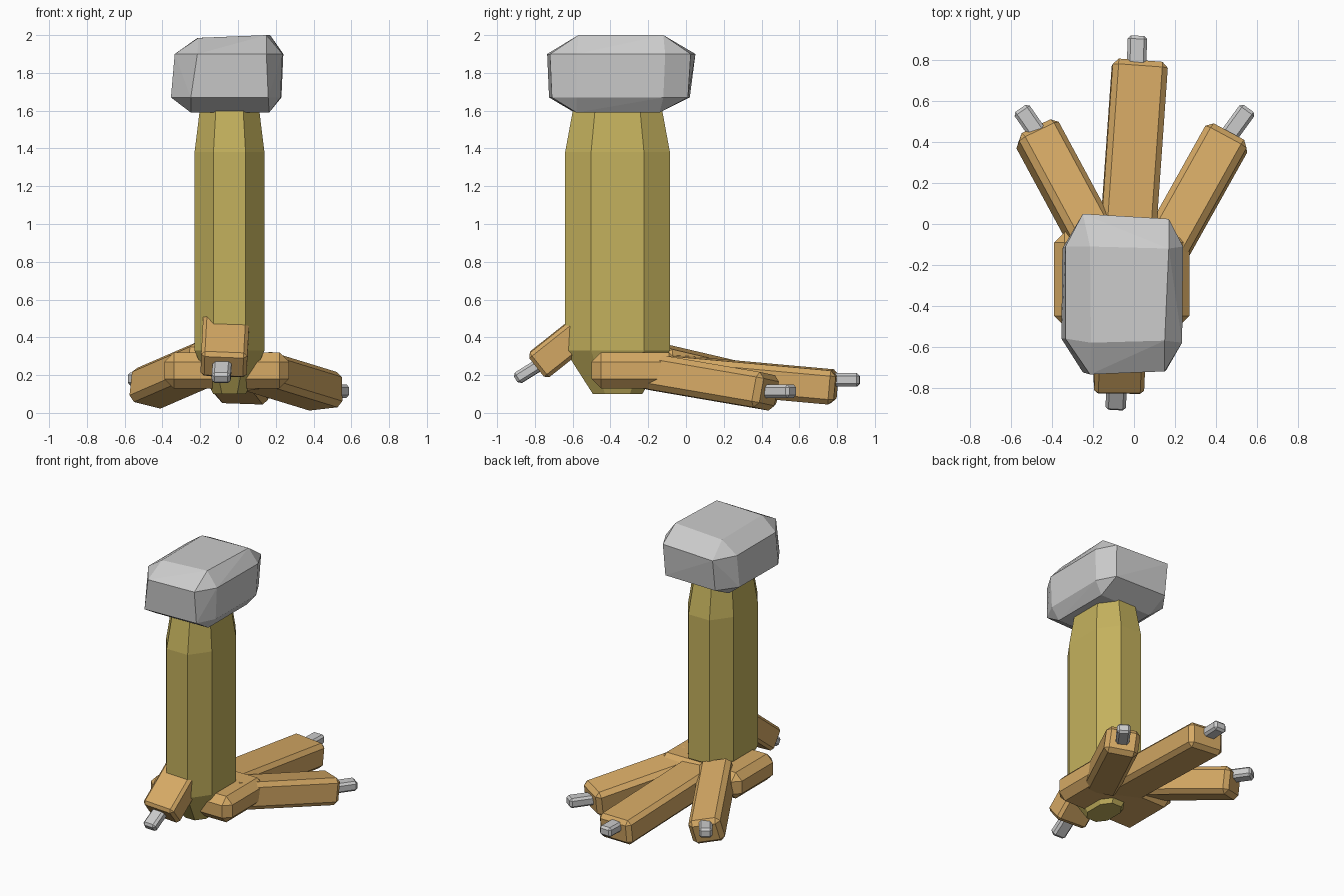
import bpy, bmesh
from math import radians
from mathutils import Vector, Matrix

if "Cube" in bpy.data.objects:
    bpy.data.objects.remove(bpy.data.objects["Cube"])


def material(name, rgb):
    m = bpy.data.materials.new(name)
    m.diffuse_color = (*rgb, 1)
    m.use_nodes = True
    m.node_tree.nodes["Principled BSDF"].inputs["Base Color"].default_value = m.diffuse_color
    return m


SHANK = material("olive_yellow", (0.55, 0.44, 0.11))
TOE = material("tan", (0.67, 0.40, 0.13))


def finish(name, bm, mat=None):
    bmesh.ops.recalc_face_normals(bm, faces=bm.faces)
    me = bpy.data.meshes.new(name)
    bm.to_mesh(me)
    bm.free()
    ob = bpy.data.objects.new(name, me)
    bpy.context.collection.objects.link(ob)
    if mat:
        me.materials.append(mat)
    return ob


def bar(name, p0, p1, width, height, bevel, roll=0, mat=None):
    """Chamfered box running from p0 to p1."""
    p0, p1 = Vector(p0), Vector(p1)
    d = p1 - p0
    bm = bmesh.new()
    bmesh.ops.create_cube(bm, size=1)
    bmesh.ops.scale(bm, vec=(width, d.length, height), verts=bm.verts)
    bmesh.ops.bevel(bm, geom=bm.edges[:], offset=bevel, segments=1,
                    affect='EDGES', profile=0.5)
    rot = d.to_track_quat('Y', 'Z').to_matrix().to_4x4()
    bm.transform(Matrix.Translation((p0 + p1) / 2) @ rot
                 @ Matrix.Rotation(radians(roll), 4, 'Y'))
    return finish(name, bm, mat)


def hull(name, points, mat=None):
    bm = bmesh.new()
    for p in points:
        bm.verts.new(p)
    bmesh.ops.convex_hull(bm, input=bm.verts[:])
    bmesh.ops.dissolve_limit(bm, angle_limit=radians(2), verts=bm.verts[:],
                             edges=bm.edges[:])
    return finish(name, bm, mat)


# Octagonal shank, tapered at both ends
octagon = [(-.185, -.14), (-.085, -.2775), (.085, -.2775), (.185, -.14),
           (.185, .14), (.085, .2775), (-.085, .2775), (-.185, .14)]
rings = [(.10, .47), (.33, 1), (1.38, 1), (1.62, .84)]
hull("shank", [(-.045 + x * s, -.3625 + y * s, z)
               for z, s in rings for x, y in octagon], SHANK)

# Faceted grey block on top
girdle = [(-.25, .05), (.17, .025), (.24, -.11), (.235, -.58),
          (.15, -.72), (-.215, -.735), (-.335, -.56), (-.335, -.11)]
lower = [(-.25, .02), (.16, .01), (.23, -.12), (.225, -.58),
         (.16, -.71), (-.25, -.725), (-.355, -.56), (-.35, -.12)]
top = [(-.215, -.11, 1.985), (.17, -.12, 2), (.15, -.57, 2), (-.21, -.58, 1.985)]
bottom = [(-.25, -.14), (.165, -.14), (.165, -.58), (-.25, -.59)]
hull("top_block", [(x, y, 1.9) for x, y in girdle]
     + [(x, y, 1.67) for x, y in lower] + top
     + [(x, y, 1.59) for x, y in bottom])

# Foot base running across the shank
bar("foot_base", (-.06, -.50, .225), (-.06, -.04, .225), .66, .19, .05, mat=TOE)

# Three forward toes and one rear toe, each with a claw
bar("middle_toe", (-.04, -.20, .225), (.03, .795, .135), .27, .18, .028, 2, TOE)
bar("right_toe", (.09, -.23, .225), (.465, .44, .11), .23, .19, .03, -6, TOE)
bar("left_toe", (-.15, -.16, .27), (-.485, .46, .125), .22, .19, .03, 13, TOE)
bar("rear_toe", (-.06, -.45, .515), (-.075, -.79, .245), .245, .165, .02, -3, TOE)
bar("middle_claw", (.01, .70, .175), (.017, .92, .175), .095, .07, .015)
bar("right_claw", (.44, .40, .115), (.56, .565, .115), .09, .07, .015)
bar("left_claw", (-.44, .40, .18), (-.555, .565, .18), .09, .07, .015)
bar("rear_claw", (-.08, -.72, .29), (-.09, -.90, .178), .10, .065, .015)
